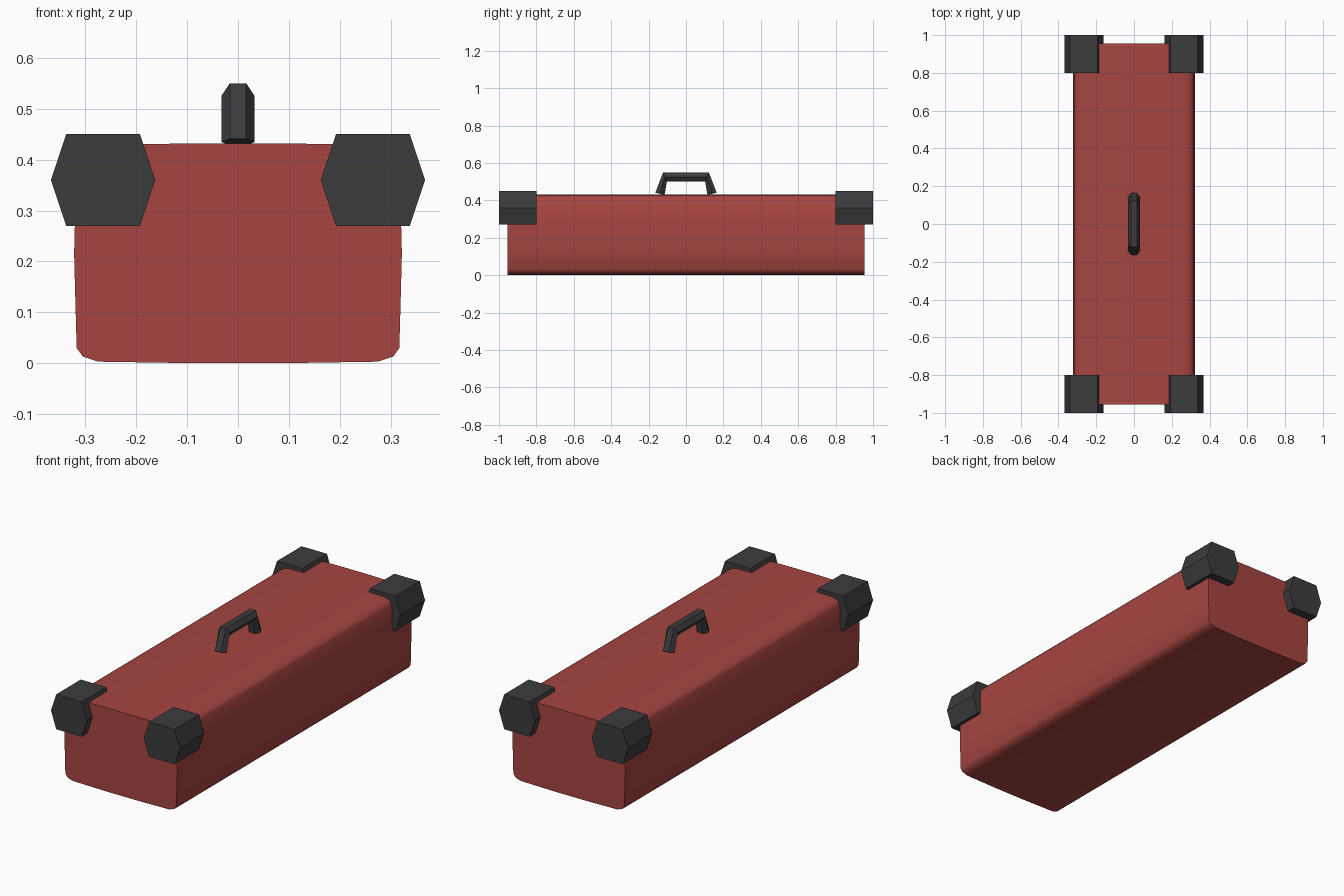
import bpy, bmesh

if "Cube" in bpy.data.objects:
    bpy.data.objects.remove(bpy.data.objects["Cube"])


def material(name, rgb):
    m = bpy.data.materials.new(name)
    m.diffuse_color = (*rgb, 1)
    m.use_nodes = True
    m.node_tree.nodes["Principled BSDF"].inputs["Base Color"].default_value = m.diffuse_color
    return m


red = material("red_paint", (0.38, 0.06, 0.052))
dark = material("dark_plastic", (0.045, 0.045, 0.048))


def loft(name, rings, mat):
    """Skin a row of matching rings and cap both ends."""
    bm = bmesh.new()
    rows = [[bm.verts.new(p) for p in ring] for ring in rings]
    n = len(rows[0])
    for a, b in zip(rows, rows[1:]):
        for i in range(n):
            j = (i + 1) % n
            bm.faces.new((a[i], a[j], b[j], b[i]))
    bm.faces.new(rows[0])
    bm.faces.new(rows[-1])
    bmesh.ops.recalc_face_normals(bm, faces=bm.faces)
    me = bpy.data.meshes.new(name)
    bm.to_mesh(me)
    bm.free()
    me.materials.append(mat)
    ob = bpy.data.objects.new(name, me)
    bpy.context.collection.objects.link(ob)
    return ob


def prism(name, profile, y0, y1, mat):
    return loft(name, [[(x, y, z) for x, z in profile] for y in (y0, y1)], mat)


# Case body: rounded box profile, one quarter mirrored about its centre
H = 0.216
quarter = [(0.083, 0.216), (0.178, 0.2145), (0.275, 0.213), (0.305, 0.203),
           (0.317, 0.186), (0.3205, 0.06)]
top_right = quarter + [(0.322, 0)]
right = top_right + [(x, -z) for x, z in reversed(quarter)]
profile = right + [(-x, z) for x, z in reversed(right)]
body = prism("case_body", [(x, z + H) for x, z in profile], -0.955, 0.955, red)
bpy.context.view_layer.objects.active = body
body.select_set(True)
bpy.ops.object.shade_smooth_by_angle(angle=0.7)

# Hexagonal corner guards
hexagon = [(0.1025, 0), (0.0725, 0.09), (-0.0725, 0.09),
           (-0.1025, 0), (-0.0725, -0.09), (0.0725, -0.09)]
for sx, side in ((-1, "left"), (1, "right")):
    for sy, end in ((-1, "front"), (1, "back")):
        prism(f"{end}_{side}_corner_guard",
              [(sx * 0.265 + x, 0.36 + z) for x, z in hexagon],
              sy * 0.8, sy * 1.0, dark)

# Carry handle: six-sided bar, each ring given by its outer and inner (y, z)
half = [((0.164, 0.441), (0.115, 0.428)), ((0.122, 0.55), (0.102, 0.502))]
stations = half + [((-o[0], o[1]), (-i[0], i[1])) for o, i in reversed(half)]
rings = []
for (oy, oz), (iy, iz) in stations:
    my, mz = (oy + iy) / 2, (oz + iz) / 2
    rings.append([(-0.016, oy, oz), (0.016, oy, oz), (0.032, my, mz),
                  (0.016, iy, iz), (-0.016, iy, iz), (-0.032, my, mz)])
loft("carry_handle", rings, dark)
